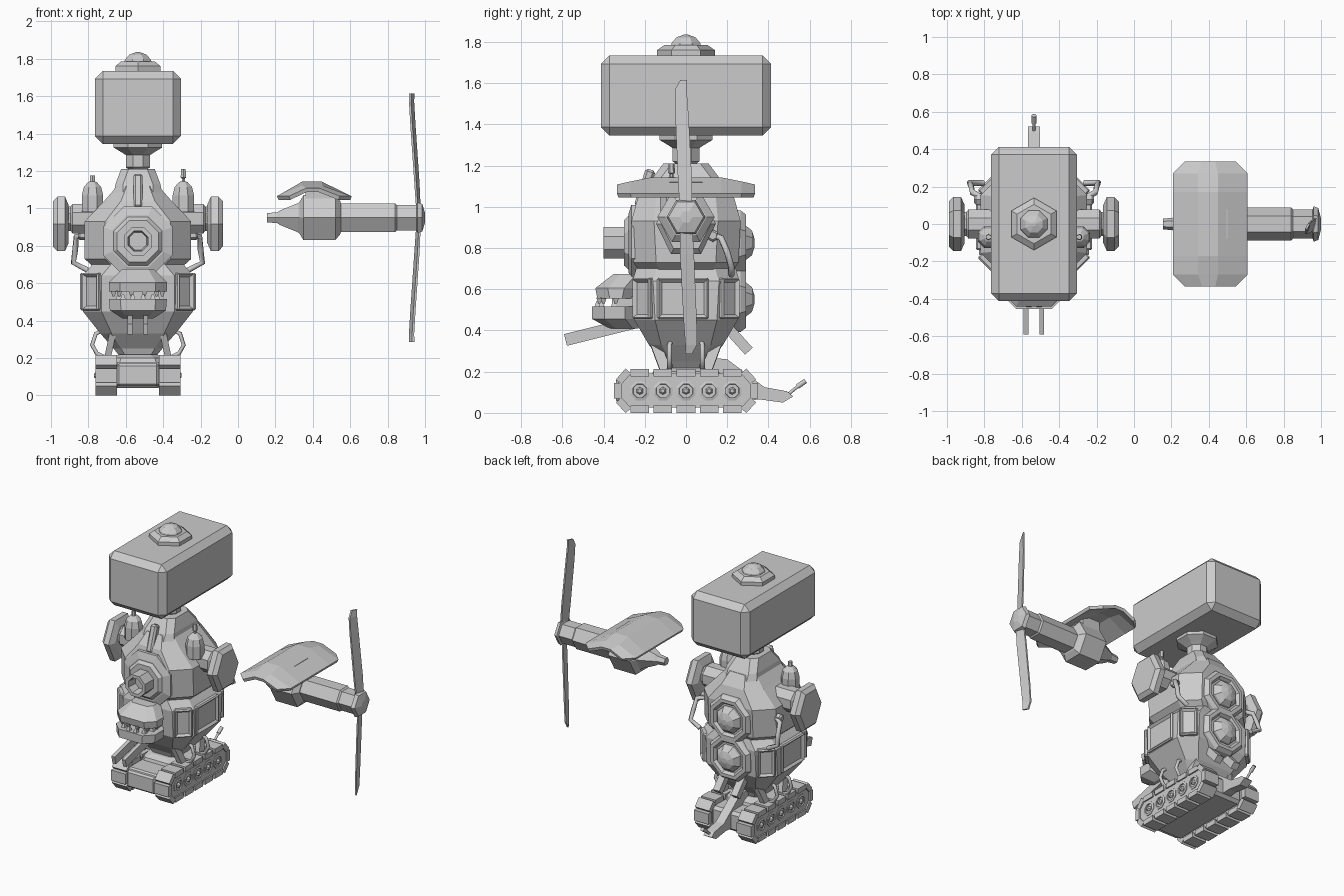
import bpy, bmesh
from math import sin, cos, pi, radians
from mathutils import Matrix, Vector, Euler

if "Cube" in bpy.data.objects:
    bpy.data.objects.remove(bpy.data.objects["Cube"])

C = -0.535  # robot centre line in x


def finish(bm, name):
    bmesh.ops.recalc_face_normals(bm, faces=bm.faces)
    me = bpy.data.meshes.new(name)
    bm.to_mesh(me)
    bm.free()
    ob = bpy.data.objects.new(name, me)
    bpy.context.collection.objects.link(ob)
    return ob


def loft(name, rings):
    bm = bmesh.new()
    vs = [[bm.verts.new(p) for p in r] for r in rings]
    n = len(rings[0])
    for a, b in zip(vs, vs[1:]):
        for i in range(n):
            j = (i + 1) % n
            bm.faces.new((a[i], a[j], b[j], b[i]))
    bm.faces.new(vs[0])
    bm.faces.new(vs[-1])
    return finish(bm, name)


def ring(z, hx, hy, c, cx=C, cy=0):
    """Horizontal chamfered rectangle."""
    q = [(hx, hy - c), (hx - c, hy), (c - hx, hy), (-hx, hy - c),
         (-hx, c - hy), (c - hx, -hy), (hx - c, -hy), (hx, c - hy)]
    return [(cx + x, cy + y, z) for x, y in q]


def lathe(name, prof, n, axis, loc, phase=0.5, sv=1):
    """Faceted turned part; prof is (radius, height along axis)."""
    rings = []
    for r, h in prof:
        row = []
        for i in range(n):
            a = (i + phase) * 2 * pi / n
            u, v = r * cos(a), r * sin(a) * sv
            p = {'x': (h, u, v), 'y': (u, h, v), 'z': (u, v, h)}[axis]
            row.append(Vector(p) + Vector(loc))
        rings.append(row)
    return loft(name, rings)


def box(name, loc, size, rot=(0, 0, 0), bevel=0, inset=0):
    bm = bmesh.new()
    bmesh.ops.create_cube(bm, size=1, matrix=Matrix.Diagonal((*size, 1)))
    if bevel:
        bmesh.ops.bevel(bm, geom=bm.edges[:], offset=bevel, segments=1, affect='EDGES')
    if inset:  # recessed panel on local +x
        f = max(bm.faces, key=lambda f: f.calc_center_median().x)
        bmesh.ops.inset_region(bm, faces=[f], thickness=inset)
        bmesh.ops.translate(bm, verts=f.verts[:], vec=(-0.015, 0, 0))
    bm.transform(Matrix.Translation(loc) @ Euler(rot).to_matrix().to_4x4())
    return finish(bm, name)


def tube(name, pts, r):
    cu = bpy.data.curves.new(name, 'CURVE')
    cu.dimensions = '3D'
    cu.bevel_depth, cu.bevel_resolution, cu.use_fill_caps = r, 1, True
    sp = cu.splines.new('POLY')
    sp.points.add(len(pts) - 1)
    for p, q in zip(sp.points, pts):
        p.co = (*q, 1)
    ob = bpy.data.objects.new(name, cu)
    bpy.context.collection.objects.link(ob)


# head block, cap and neck
box("head", (C, 0, 1.54), (.46, .825, .39), bevel=.042)
lathe("head_cap", [(.14, 1.73), (.14, 1.76), (.105, 1.785), (.085, 1.785)], 6, 'z', (C, 0, 0))
lathe("head_dome", [(.082, 1.77), (.075, 1.795), (.05, 1.822), (.012, 1.835)], 8, 'z', (C, 0, 0))
lathe("neck", [(.1, 1.14), (.1, 1.18), (.055, 1.21), (.07, 1.22), (.07, 1.285), (.095, 1.30),
               (.14, 1.325), (.14, 1.35)], 8, 'z', (C, 0, 0))
loft("collar", [ring(1.08, .13, .2, .05), ring(1.13, .12, .17, .04), ring(1.21, .09, .11, .04)])
box("collar_latch", (C, -.2, 1.09), (.05, .05, .19), (radians(-18), 0, 0), .012)

# body shells
loft("lower_body", [ring(.2, .09, .09, .03), ring(.25, .13, .11, .04), ring(.33, .2, .18, .06),
                    ring(.45, .295, .25, .1), ring(.64, .295, .26, .1), ring(.705, .24, .24, .1)])
loft("upper_body", [ring(.69, .24, .23, .1), ring(.73, .285, .255, .11), ring(.93, .285, .265, .11),
                    ring(1.04, .18, .235, .09), ring(1.12, .11, .18, .05)])

# front gun port
lathe("front_plate", [(.2, -.22), (.2, -.265), (.15, -.28), (.14, -.28), (.12, -.3), (.1, -.3)],
      8, 'y', (C, 0, .825))
lathe("gun_barrel", [(.082, -.26), (.082, -.4), (.058, -.4), (.05, -.33)], 8, 'y', (C, 0, .825))

# two rear lamps
for k, z in enumerate((.825, .55)):
    lathe(f"rear_ring_{k}", [(.175, .22), (.17, .265), (.15, .29), (.125, .29), (.11, .27)], 8, 'y', (C, 0, z))
    lathe(f"rear_lamp_{k}", [(.098, .25), (.095, .285), (.065, .32), (.02, .333)], 8, 'y', (C, 0, z))

# mouth
loft("upper_jaw", [ring(.555, .155, .09, .06, cy=-.34), ring(.605, .155, .1, .06, cy=-.34),
                   ring(.675, .085, .07, .03, cy=-.28)])
loft("lower_jaw", [ring(.41, .08, .07, .03, cy=-.3), ring(.455, .15, .11, .06, cy=-.345),
                   ring(.515, .155, .11, .06, cy=-.345)])
box("throat", (C, -.29, .535), (.22, .14, .06))
for s in (-1, 1):
    for x, y in ((.035, -.42), (.1, -.4), (.13, -.34)):
        lathe("upper_tooth", [(.022, .56), (.008, .53)], 4, 'z', (C + s * x, y, 0))
        lathe("lower_tooth", [(.022, .51), (.008, .54)], 4, 'z', (C + s * x * .8, y - .01, 0))
    box("front_prong", (C + s * .042, -.42, .395), (.026, .34, .058), (radians(14), 0, 0))

# paired side parts
for s in (-1, 1):
    turn = 0 if s > 0 else pi
    lathe("arm_axle", [(.085, s * .2), (.085, s * .35), (.07, s * .36), (.07, s * .39)], 8, 'x', (C, 0, .945))
    lathe("arm_pod", [(.1, s * .37), (.145, s * .39), (.145, s * .43), (.12, s * .455)],
          6, 'x', (C, 0, .917), 0, 1.16)
    lathe("shoulder_dome", [(.062, .98), (.062, 1.07), (.05, 1.115), (.025, 1.14), (.012, 1.145)],
          8, 'z', (C + s * .243, -.07, 0))
    top = 1.175 if s < 0 else 1.21
    lathe("shoulder_antenna", [(.011, 1.13), (.009, top - .05), (.017, top - .045), (.014, top)],
          6, 'z', (C + s * .243, -.07, 0))
    box("side_panel", (C + s * .288, -.015, .555), (.045, .25, .2), (0, 0, turn), .008, .022)
    for t in (-1, 1):
        box("corner_panel", (C + s * .245, t * .208, .555), (.04, .12, .2),
            (0, 0, turn + s * t * pi / 4), .008, .02)
        tube("lower_hose", [(C + s * .17, t * .07, .36), (C + s * .225, t * .08, .33), (C + s * .245, t * .08, .27),
                            (C + s * .22, t * .08, .225), (C + s * .17, t * .08, .2)], .012)
    tube("side_hose", [(C + s * .26, .13, .86), (C + s * .33, .17, .85), (C + s * .335, .2, .78),
                       (C + s * .345, .22, .71), (C + s * .27, .22, .67)], .016)
    lathe("hose_socket", [(.03, s * .25), (.03, s * .31), (.02, s * .32)], 6, 'x', (C, .13, .86))
    for t in (-1, 1):
        box("leg_strut", (C + s * .15, t * .12, .26), (.035, .05, .18), (radians(-20 * t), radians(-12 * s), 0))
    box("rear_brace", (C + s * .07, .255, .355), (.05, .05, .15), (radians(42), 0, 0))

# track base
box("chassis", (C, -.01, .11), (.26, .62, .14), bevel=.02)
box("chassis_front", (C, -.31, .11), (.225, .06, .12), bevel=.012)
loft("turntable", [ring(.17, .15, .17, .05), ring(.2, .14, .16, .05), ring(.22, .1, .12, .04)])
for s in (-1, 1):
    tx = C + s * .17
    prof = [(-.32, .07), (-.27, .025), (.27, .025), (.32, .07), (.32, .145), (.27, .19), (-.27, .19), (-.32, .145)]
    loft("track_core", [[(tx + d, y, z) for y, z in prof] for d in (-.048, .048)])
    for i in range(5):
        y = (i - 2) * .112
        lathe("road_wheel", [(.05, 0), (.05, s * .052), (.036, s * .056), (.034, s * .045)],
              8, 'x', (tx, y, .107))
        lathe("wheel_hub", [(.022, 0), (.018, s * .055), (.01, s * .064)], 6, 'x', (tx, y, .107))
        for z in (.018, .195):
            box("track_shoe", (tx, y, z), (.115, .09, .036))
    for t in (-1, 1):
        box("track_end_shoe", (tx, t * .332, .107), (.115, .036, .075))
        for u in (-1, 1):
            box("track_corner_shoe", (tx, t * .303, .107 + u * .07), (.115, .07, .036), (radians(-t * u * 48), 0, 0))

# tail hitch
tail = [(.1, .27), (.2, .26), (.38, .125), (.49, .105), (.52, .08), (.47, .05), (.36, .065), (.28, .06), (.1, .1)]
loft("tail", [[(C + d, y, z) for y, z in tail] for d in (-.032, .032)])
tube("tail_antenna", [(C, .49, .085), (C, .55, .135)], .009)
tube("tail_antenna_tip", [(C, .54, .127), (C, .58, .155)], .014)

# flying drone: hull turned about x
lathe("drone_hull", [(.028, .155), (.034, .21), (.045, .225), (.09, .32), (.1, .33), (.139, .35), (.139, .52),
                     (.1, .548), (.088, .55), (.088, .84), (.078, .85), (.078, .955), (.095, .96),
                     (.085, .985), (.03, 1.0)], 6, 'x', (0, 0, .95), 0)
box("wing_mount", (.43, 0, 1.08), (.14, .16, .08))

# drone wing: arched grid with thickness
bm = bmesh.new()
arch = [(-.2, 1.065), (-.065, 1.143), (.04, 1.143), (.2, 1.065)]
rows = []
for y, k, d in ((-.335, .68, .035), (-.27, 1, .02), (-.17, 1, 0), (.17, 1, 0), (.27, 1, .02), (.335, .68, .035)):
    rows.append([bm.verts.new((.408 + x * k, y, z - d * (z > 1.1))) for x, z in arch])
for a, b in zip(rows, rows[1:]):
    for i in range(3):
        bm.faces.new((a[i], a[i + 1], b[i + 1], b[i]))
wing = finish(bm, "drone_wing")
if wing.data.polygons[7].normal.z < 0:
    wing.data.flip_normals()
m = wing.modifiers.new("thickness", 'SOLIDIFY')
m.thickness, m.offset = .022, -1

# propeller blades
for s in (1, -1):
    secs = [(.04, .965, 0, .03, .012), (.18, .957, -.005, .034, .014),
            (.5, .935, -.02, .032, .014), (.62, .928, -.025, .028, .014), (.665, .928, -.012, .016, .015)]
    rings = []
    for h, x, y, w, t in secs:
        q = [(-t, -w), (-t * .2, -w), (t, w), (t * .2, w)]
        rings.append([(x + a, s * (y + b), .95 + s * h) for a, b in q])
    loft("propeller_blade", rings)
